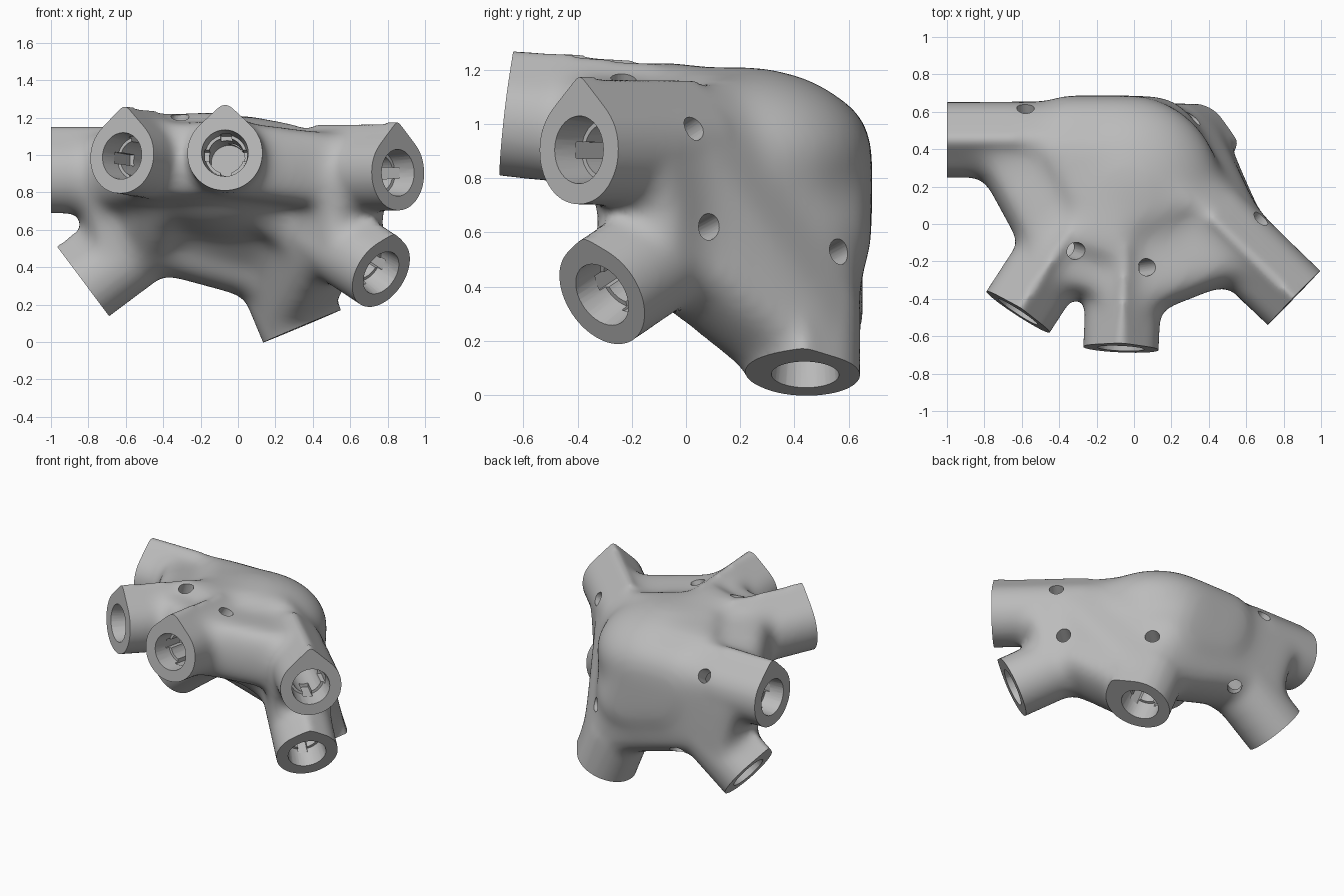
import bpy, bmesh, math
from mathutils import Vector, Matrix

if "Cube" in bpy.data.objects:
    bpy.data.objects.remove(bpy.data.objects["Cube"])

HUB = Vector((-0.02, 0.45, 0.89))
UP = Vector((0, 0, 1))
R = 0.204
TAU = math.tau


class Arm:
    """Socket arm running from the hub centre to an end point."""
    def __init__(self, end, screw_deg, tip=0.278):
        axis = Vector(end) - HUB
        self.length = axis.length
        self.d = axis.normalized()
        self.u = (UP - self.d * self.d.z).normalized()   # ridge direction
        self.s = self.u.cross(self.d)
        self.screw = math.radians(screw_deg)
        self.tip = tip

    def at(self, t, a=0, b=0):
        return HUB + self.d * t + self.s * a + self.u * b

    def ring(self, t, r, tip=0, n=40):
        pts = [self.at(t, r * math.cos(TAU * i / n), r * math.sin(TAU * i / n)) for i in range(n)]
        return pts + ([self.at(t, 0, tip)] if tip else [])

    def box(self, t0, t1, w, h):
        return [self.at(t, a, b) for t in (t0, t1) for a in (-w, w) for b in (-h, h)]

    def screw_hole(self, t, r, n=24):
        out = self.u * math.cos(self.screw) + self.s * math.sin(self.screw)
        side = out.cross(self.d)
        angles = [TAU * i / n for i in range(n)]
        return [self.at(t) + out * k + self.d * r * math.cos(a) + side * r * math.sin(a)
                for k in (0.02, 0.45) for a in angles]


arms = {
    "front": Arm((-0.07, -0.665, 1.01), 30),
    "front_right": Arm((-0.62, -0.47, 0.995), 18),
    "front_left": Arm((0.855, -0.395, 0.905), 65),
    "low_left": Arm((0.765, -0.31, 0.37), 70, 0.235),
    "bottom": Arm((0.32, 0.44, 0.075), 36, 0.262),
    "low_right": Arm((-0.81, 0.45, 0.30), -145),
    "side_right": Arm((-1.0, 0.45, 0.89), -58),
}


def add_hull(bm, points):
    verts = [bm.verts.new(p) for p in points]
    res = bmesh.ops.convex_hull(bm, input=verts)
    junk = {g for g in res["geom_interior"] + res["geom_unused"] if isinstance(g, bmesh.types.BMVert)}
    bmesh.ops.delete(bm, geom=[v for v in junk if v.is_valid], context="VERTS")


def add_arms(bm, start):
    for arm in arms.values():
        add_hull(bm, arm.ring(start, R, arm.tip) + arm.ring(arm.length + 0.12, R, arm.tip))


def make_object(name, bm):
    bmesh.ops.recalc_face_normals(bm, faces=bm.faces)
    mesh = bpy.data.meshes.new(name)
    bm.to_mesh(mesh)
    bm.free()
    obj = bpy.data.objects.new(name, mesh)
    bpy.context.scene.collection.objects.link(obj)
    return obj


def bake(obj):
    graph = bpy.context.evaluated_depsgraph_get()
    mesh = bpy.data.meshes.new_from_object(obj.evaluated_get(graph))
    obj.modifiers.clear()
    obj.data = mesh


def fuse(obj, voxel, iterations):
    remesh = obj.modifiers.new("fuse", "REMESH")
    remesh.mode = "VOXEL"
    remesh.voxel_size = voxel
    smooth = obj.modifiers.new("blend", "SMOOTH")
    smooth.factor = 0.5
    smooth.iterations = iterations
    bake(obj)


# Domed hub: a flattened ball over the core where the arms meet
bm = bmesh.new()
add_arms(bm, 0)
dome = Matrix.Translation((-0.03, 0.19, 0.88)) @ Matrix.Diagonal((0.5, 0.5, 0.335, 1))
bmesh.ops.create_icosphere(bm, subdivisions=4, radius=1, matrix=dome)
add_hull(bm, [p for arm in arms.values() for t in (0, 0.4) for p in arm.ring(t, 0.238)])

# Webs that fill the gaps between neighbouring arms, with their reach
webs = [
    ("front front_right", 0.86), ("front front_left", 0.91),
    ("front_right side_right", 0.79), ("front_left low_left", 0.98),
    ("low_left bottom", 0.88), ("bottom low_right", 0.62),
    ("low_right side_right", 0.82), ("front_left low_left bottom", 0.78),
    ("front front_left low_left", 0.66), ("front front_right low_right", 0.55),
    ("front low_left low_right", 0.48), ("bottom low_left low_right", 0.55),
    ("front_right low_right side_right", 0.68),
]
for names, reach in webs:
    group = [arms[name] for name in names.split()]
    add_hull(bm, [p for arm in group for t in (0, reach) for p in arm.ring(t, R)])

# Upper webs level with the ridges
for names, reach in [("front front_right", 0.68), ("front front_left", 0.5),
                     ("front_right side_right", 0.5)]:
    group = [arms[name] for name in names.split()]
    add_hull(bm, [p for arm in group for t in (0.1, reach) for p in arm.ring(t, R, arm.tip)])
body = make_object("hub_connector", bm)
fuse(body, 0.025, 40)

# Crisp outer arms joined onto the softened hub
bm = bmesh.new()
bm.from_mesh(body.data)
add_arms(bm, 0.6)
bpy.data.objects.remove(body)
body = make_object("hub_connector", bm)
fuse(body, 0.02, 16)

# Cutters: flat arm ends, stepped sockets, key slots and screw holes
cutters = []
for arm in arms.values():
    L = arm.length
    shapes = [
        arm.ring(L, 0.33) + arm.ring(L + 0.3, 0.33),
        arm.ring(L + 0.01, 0.126) + arm.ring(L - 0.13, 0.112),
        arm.ring(L - 0.1, 0.095) + arm.ring(L - 0.5, 0.095),
        arm.box(L - 0.1, L - 0.26, 0.03, 0.118),
        arm.box(L - 0.1, L - 0.26, 0.118, 0.03),
        arm.screw_hole(L - 0.42, 0.047),
    ]
    for pts in shapes:
        bm = bmesh.new()
        add_hull(bm, pts)
        cutter = make_object("cutter", bm)
        cutter.hide_render = True
        cut = body.modifiers.new("cut", "BOOLEAN")
        cut.operation = "DIFFERENCE"
        cut.solver = "MANIFOLD"
        cut.object = cutter
        cutters.append(cutter)
bake(body)
for cutter in cutters:
    bpy.data.objects.remove(cutter)

# Single grey plastic
grey = bpy.data.materials.new("light_grey")
grey.use_nodes = True
colour = (0.5, 0.5, 0.5, 1)
grey.diffuse_color = colour
grey.node_tree.nodes["Principled BSDF"].inputs["Base Color"].default_value = colour
body.data.materials.clear()
body.data.materials.append(grey)

bpy.ops.object.select_all(action="DESELECT")
body.select_set(True)
bpy.context.view_layer.objects.active = body
bpy.ops.object.shade_smooth_by_angle(angle=math.radians(35))
